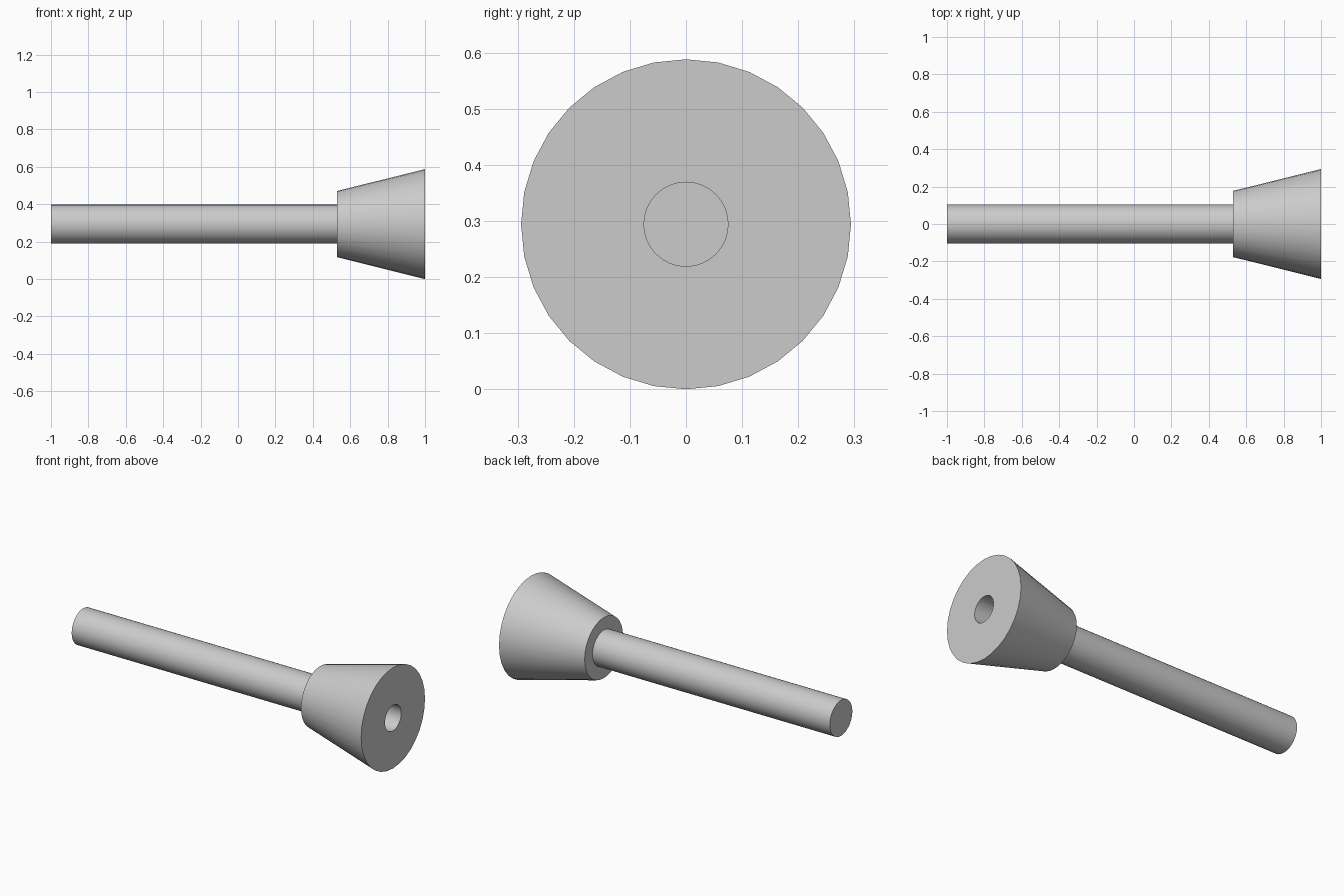
import bpy
import bmesh
import math

cube = bpy.data.objects.get("Cube")
if cube:
    bpy.data.objects.remove(cube, do_unlink=True)

SIDES = 32
HEAD_R, NECK_R, SHAFT_R, HOLE_R = 0.294, 0.177, 0.104, 0.075
TAIL_X, NECK_X, FACE_X = -1.0, 0.53, 1.0

# Single plain grey finish
grey = bpy.data.materials.new("plain grey")
grey.use_nodes = True
colour = (0.6, 0.6, 0.6, 1.0)
grey.diffuse_color = colour
grey.node_tree.nodes["Principled BSDF"].inputs["Base Color"].default_value = colour


def turned_part(name, profile):
    """Revolve an (x, radius) profile around the horizontal axis."""
    bm = bmesh.new()
    rings = []
    for x, r in profile:
        ring = []
        for i in range(SIDES):
            a = math.tau * i / SIDES
            ring.append(bm.verts.new((x, r * math.sin(a), HEAD_R + r * math.cos(a))))
        rings.append(ring)
    for a, b in zip(rings, rings[1:]):
        for i in range(SIDES):
            j = (i + 1) % SIDES
            bm.faces.new((a[i], b[i], b[j], a[j]))
    # Merge the rings that close on the axis
    bmesh.ops.remove_doubles(bm, verts=bm.verts, dist=0.0001)
    mesh = bpy.data.meshes.new(name)
    bm.to_mesh(mesh)
    bm.free()
    mesh.materials.append(grey)
    obj = bpy.data.objects.new(name, mesh)
    bpy.context.collection.objects.link(obj)
    bpy.ops.object.select_all(action="DESELECT")
    obj.select_set(True)
    bpy.context.view_layer.objects.active = obj
    bpy.ops.object.shade_smooth_by_angle(angle=math.radians(30))
    return obj


# Straight round shaft, closed at the tail
turned_part("shaft", [(TAIL_X, 0), (TAIL_X, SHAFT_R), (NECK_X, SHAFT_R)])

# Flared head with a blind centre hole in its end face
turned_part("flared_head", [
    (NECK_X, SHAFT_R), (NECK_X, NECK_R), (FACE_X, HEAD_R),
    (FACE_X, HOLE_R), (NECK_X, HOLE_R), (NECK_X, 0),
])
